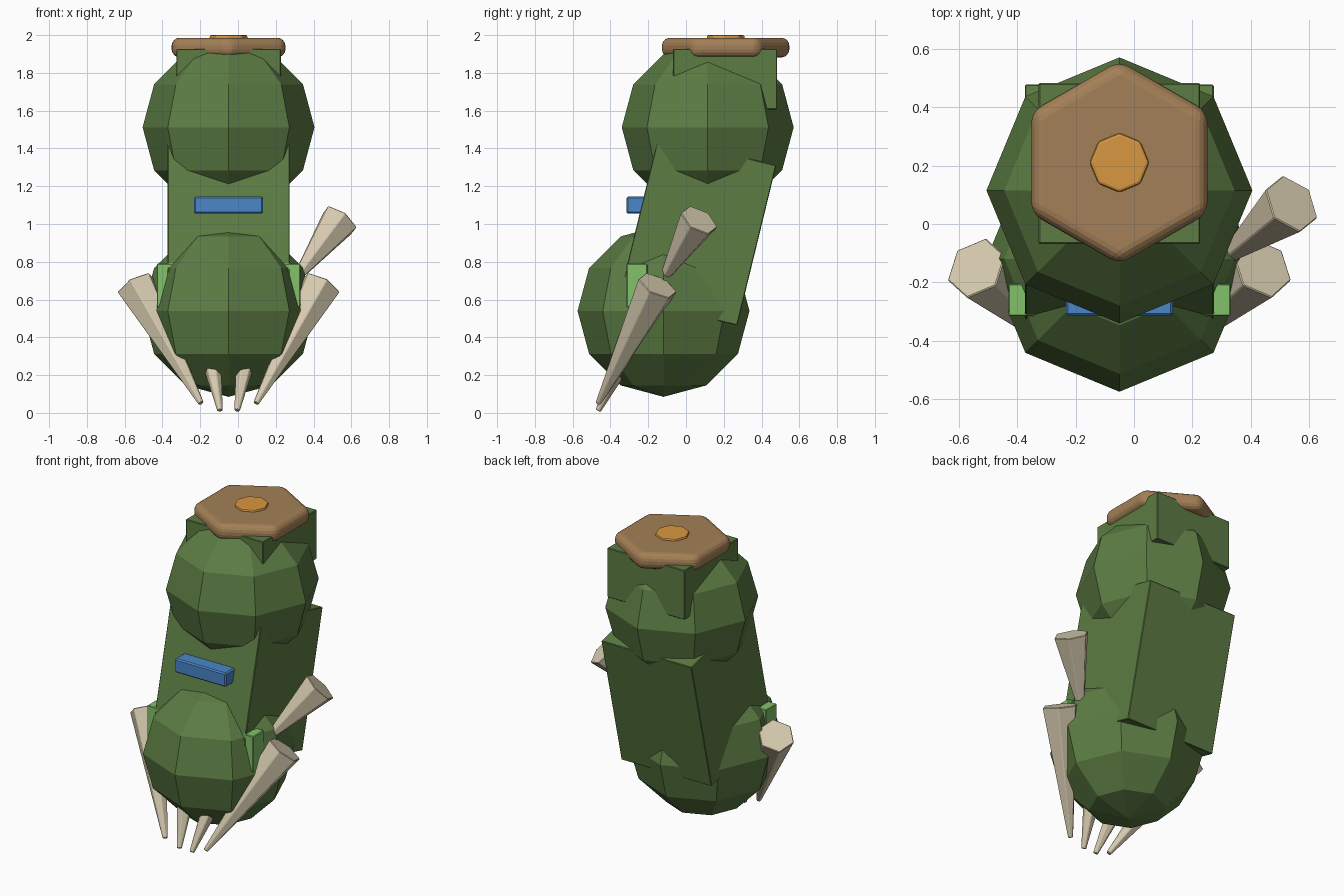
import bpy, math
from mathutils import Vector

if "Cube" in bpy.data.objects:
    bpy.data.objects.remove(bpy.data.objects["Cube"])

CX = -0.05  # symmetry plane of the body


def material(name, rgb):
    lin = [(c / 255 / 12.92) if c < 10 else ((c / 255 + 0.055) / 1.055) ** 2.4 for c in rgb]
    m = bpy.data.materials.new(name)
    m.diffuse_color = (*lin, 1)
    m.use_nodes = True
    m.node_tree.nodes["Principled BSDF"].inputs["Base Color"].default_value = m.diffuse_color
    return m


GREEN = material("dark green", (92, 124, 67))
LIME = material("light green", (130, 194, 106))
BLUE = material("blue", (74, 134, 200))
BROWN = material("brown", (164, 128, 87))
ORANGE = material("orange", (216, 151, 64))
BONE = material("bone", (214, 202, 174))


def finish(name, mat, bevel=0, segments=2):
    ob = bpy.context.object
    ob.name = name
    ob.data.materials.append(mat)
    if bevel:
        mod = ob.modifiers.new("bevel", 'BEVEL')
        mod.width, mod.segments = bevel, segments
    return ob


def box(name, mat, loc, size, tilt=0, bevel=0.004):
    bpy.ops.mesh.primitive_cube_add(size=1, location=loc)
    ob = finish(name, mat)
    for v in ob.data.vertices:
        v.co = [a * b for a, b in zip(v.co, size)]
    ob.rotation_euler.x = math.radians(tilt)
    mod = ob.modifiers.new("bevel", 'BEVEL')
    mod.width, mod.segments = bevel, 1
    return ob


def ball(name, loc, radius=0.455):
    bpy.ops.mesh.primitive_uv_sphere_add(segments=8, ring_count=6, radius=radius, location=loc)
    return finish(name, GREEN)


def claw(name, tip, end, r_tip=0.016, r_end=0.112):
    tip, end = Vector(tip), Vector(end)
    d = end - tip
    bpy.ops.mesh.primitive_cone_add(vertices=6, radius1=r_tip, radius2=r_end, depth=d.length,
                                    location=(tip + end) / 2,
                                    rotation=d.to_track_quat('Z', 'Y').to_euler())
    return finish(name, BONE, 0.004, 1)


def disc(name, mat, sides, radius, z0, z1, bevel, segments):
    bpy.ops.mesh.primitive_cylinder_add(vertices=sides, radius=radius, depth=z1 - z0,
                                        location=(CX, 0.21, (z0 + z1) / 2))
    return finish(name, mat, bevel, segments)


# Body masses
ball("head", (CX, 0.115, 1.512))
ball("hips", (CX, -0.119, 0.54))
box("torso", GREEN, (CX, 0.0625, 0.963), (0.646, 0.642, 0.873), tilt=-13.7)
box("head_block", GREEN, (CX, 0.207, 1.767), (0.553, 0.55, 0.319))

# Chest plate and side straps
box("chest_plate", BLUE, (CX, -0.245, 1.10), (0.366, 0.14, 0.09), bevel=0.008)
for side in (-1, 1):
    box("side_strap", LIME, (CX + side * 0.33, -0.26, 0.675), (0.10, 0.11, 0.23))

# Hat and its button
disc("hat", BROWN, 6, 0.348, 1.882, 1.986, 0.042, 4)
disc("hat_button", ORANGE, 8, 0.102, 1.93, 2.0, 0.01, 2)

# Foot claws, mirrored about the body
for side in (-1, 1):
    claw("outer_claw", (CX + side * 0.145, -0.465, 0.05), (CX + side * 0.49, -0.15, 0.675))
    claw("inner_claw", (CX + side * 0.045, -0.465, 0.012), (CX + side * 0.165, -0.12, 0.70))

# Single arm claw on the right
claw("arm_claw", (0.30, -0.125, 0.70), (0.54, 0.07, 1.022), r_tip=0.02, r_end=0.108)
